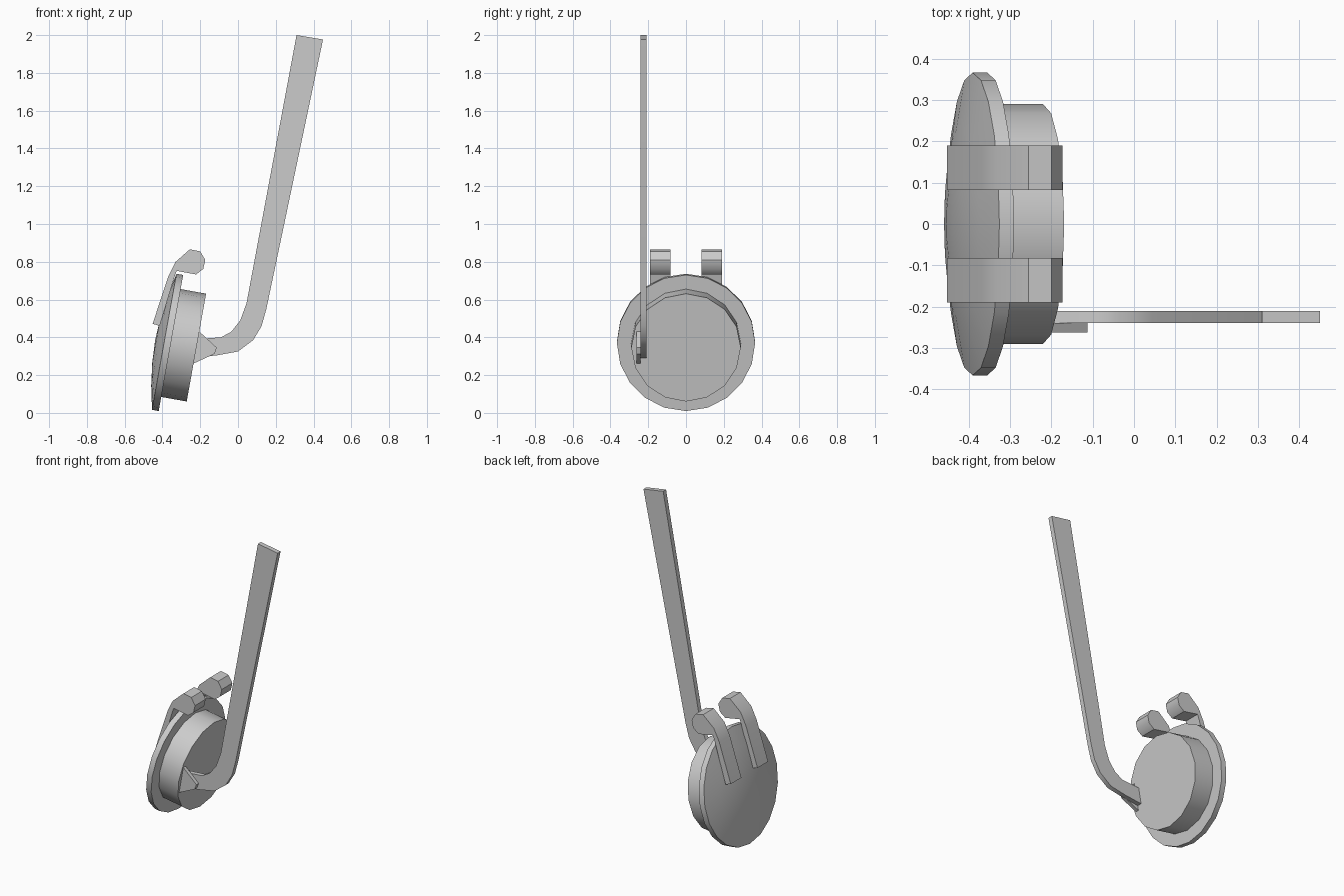
import bpy, bmesh, math
from mathutils import Matrix, Vector

if "Cube" in bpy.data.objects:
    bpy.data.objects.remove(bpy.data.objects["Cube"])

grey = bpy.data.materials.new("plain grey")
grey.diffuse_color = (0.6, 0.6, 0.6, 1)
grey.use_nodes = True
grey.node_tree.nodes["Principled BSDF"].inputs["Base Color"].default_value = grey.diffuse_color

TILT = math.radians(10.2)


def finish(name, bm, angle=35):
    bmesh.ops.recalc_face_normals(bm, faces=bm.faces[:])
    me = bpy.data.meshes.new(name)
    bm.to_mesh(me)
    bm.free()
    ob = bpy.data.objects.new(name, me)
    bpy.context.collection.objects.link(ob)
    me.materials.append(grey)
    bpy.ops.object.select_all(action='DESELECT')
    ob.select_set(True)
    bpy.context.view_layer.objects.active = ob
    bpy.ops.object.shade_smooth_by_angle(angle=math.radians(angle))
    return ob


def lathe(name, profile, sides, centre):
    """Turn (distance along axis, radius) rings around the tilted axis."""
    bm = bmesh.new()
    rings = []
    for d, r in profile:
        if r == 0:
            rings.append([bm.verts.new((d, 0, 0))])
            continue
        rings.append([bm.verts.new((d, r * math.sin(2 * math.pi * i / sides),
                                    r * math.cos(2 * math.pi * i / sides)))
                      for i in range(sides)])
    for a, b in zip(rings, rings[1:]):
        for i in range(sides):
            j = (i + 1) % sides
            if len(a) == 1:
                bm.faces.new((a[0], b[i], b[j]))
            else:
                bm.faces.new((a[i], a[j], b[j], b[i]))
    bm.faces.new(rings[-1])
    if len(rings[0]) > 1:
        bm.faces.new(rings[0])
    bm.transform(Matrix.Translation(centre) @ Matrix.Rotation(TILT, 4, 'Y'))
    return finish(name, bm)


def plate(name, outline, y0, y1):
    """Extrude an x-z outline between two y positions."""
    bm = bmesh.new()
    face = bm.faces.new([bm.verts.new((x, y0, z)) for x, z in outline])
    new = bmesh.ops.extrude_face_region(bm, geom=[face])["geom"]
    bmesh.ops.translate(bm, vec=(0, y1 - y0, 0),
                        verts=[v for v in new if isinstance(v, bmesh.types.BMVert)])
    return finish(name, bm, 40)


# Domed outer disc with a thin rim
rim_centre = Vector((-0.355, 0, 0.37))
lathe("domed_disc", [(-0.085, 0), (-0.079, 0.12), (-0.063, 0.24),
                     (-0.036, 0.366), (0, 0.366)], 20, rim_centre)

# Round pad behind the disc
lathe("round_pad", [(-0.01, 0.29), (0.137, 0.29)], 16, rim_centre)

# Two hooks over the top of the disc
hook = [(-0.452, 0.472), (-0.37, 0.72), (-0.332, 0.798), (-0.255, 0.866),
        (-0.2, 0.855), (-0.173, 0.81), (-0.184, 0.762), (-0.222, 0.733),
        (-0.325, 0.752), (-0.338, 0.715), (-0.415, 0.46)]
for side, s in (("front", -1), ("back", 1)):
    plate(side + "_hook", hook, s * 0.082, s * 0.19)

# Long flat arm with a curved foot
arm = [(0.31, 2.0), (0.045, 0.58), (0.012, 0.49), (-0.035, 0.43),
       (-0.09, 0.4), (-0.16, 0.395), (-0.235, 0.39), (-0.24, 0.29),
       (-0.11, 0.305), (0.0, 0.325), (0.08, 0.385), (0.125, 0.46),
       (0.15, 0.55), (0.45, 1.977)]
plate("arm", arm, -0.24, -0.21)

# Small bracket joining the arm to the pad
plate("bracket", [(-0.215, 0.44), (-0.112, 0.345), (-0.125, 0.312),
                  (-0.245, 0.257)], -0.263, -0.24)
